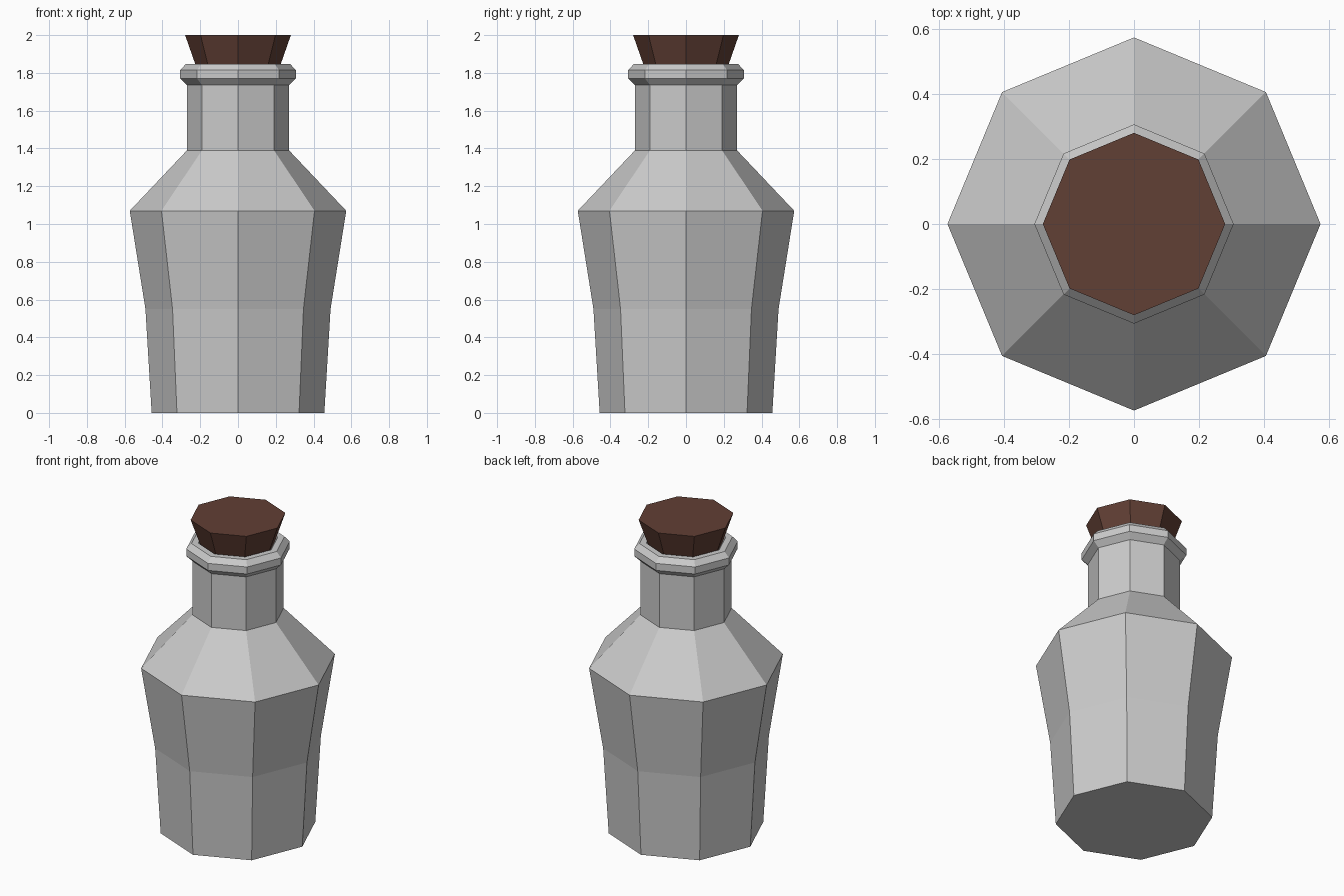
import bpy, bmesh
from math import cos, sin, tau

if "Cube" in bpy.data.objects:
    bpy.data.objects.remove(bpy.data.objects["Cube"])

SIDES = 8


def lathe(name, profile, color=None):
    """Flat-sided solid from (radius, z) rings, capped at both ends."""
    bm = bmesh.new()
    rings = [[bm.verts.new((r * cos(tau * i / SIDES), r * sin(tau * i / SIDES), z))
              for i in range(SIDES)] for r, z in profile]
    for low, high in zip(rings, rings[1:]):
        for i in range(SIDES):
            j = (i + 1) % SIDES
            bm.faces.new((low[i], low[j], high[j], high[i]))
    bm.faces.new(rings[0][::-1])
    bm.faces.new(rings[-1])
    bmesh.ops.recalc_face_normals(bm, faces=bm.faces)
    mesh = bpy.data.meshes.new(name)
    bm.to_mesh(mesh)
    bm.free()
    obj = bpy.data.objects.new(name, mesh)
    bpy.context.collection.objects.link(obj)
    if color:
        mat = bpy.data.materials.new(name + "_material")
        mat.diffuse_color = color
        mat.use_nodes = True
        mat.node_tree.nodes["Principled BSDF"].inputs["Base Color"].default_value = mat.diffuse_color
        mesh.materials.append(mat)
    return obj


# Bottle: body, shoulder, neck, bevelled lip, then down into the mouth
lathe("bottle", [(0.457, 0), (0.49, 0.55), (0.573, 1.07), (0.27, 1.39),
                 (0.27, 1.735), (0.306, 1.77), (0.306, 1.815), (0.275, 1.848),
                 (0.235, 1.848), (0.205, 1.80), (0.205, 1.70)])

# Tapered cork seated in the mouth
lathe("cork", [(0.175, 1.70), (0.28, 2.0)], (0.12, 0.05, 0.035, 1))
